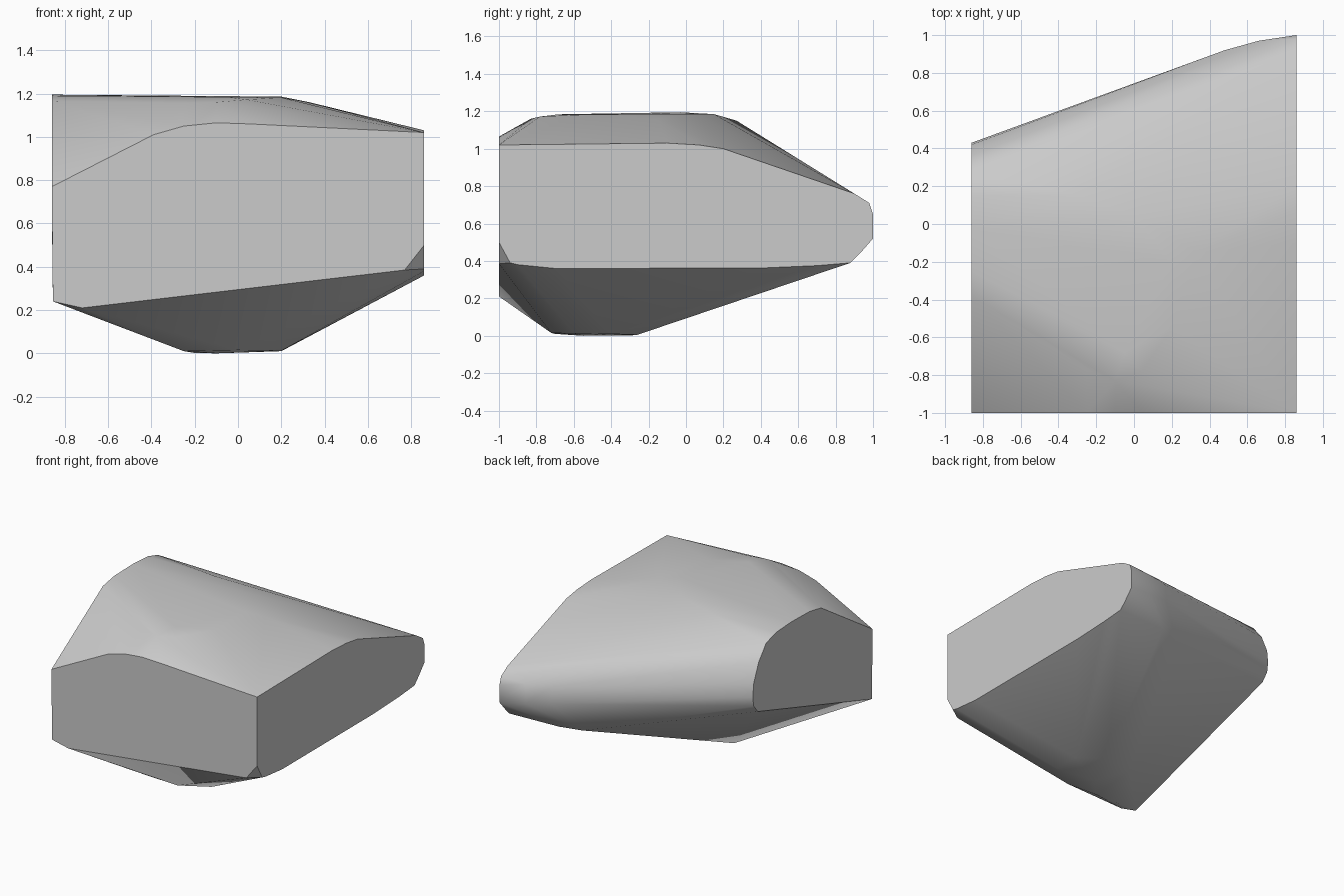
import bpy
import bmesh
import math

cube = bpy.data.objects.get("Cube")
if cube:
    bpy.data.objects.remove(cube, do_unlink=True)

# One plain stone colour
stone = bpy.data.materials.new("stone_grey")
stone.use_nodes = True
colour = (0.6, 0.6, 0.6, 1.0)
stone.diffuse_color = colour
bsdf = next(n for n in stone.node_tree.nodes if n.type == "BSDF_PRINCIPLED")
bsdf.inputs["Base Color"].default_value = colour
bsdf.inputs["Roughness"].default_value = 0.9

# Flat cut faces: front as (x, z), the two sides as (y, z)
front_cut = [(-.86, .77), (-.39, 1.01), (-.25, 1.05), (-.1, 1.065), (.05, 1.06),
             (.86, 1.02), (.86, .5), (.77, .385), (-.72, .21), (-.855, .24)]
left_cut = [(-.1, 1.03), (.07, 1.02), (.2, 1.0), (.9, .76), (.98, .71), (1, .65),
            (1, .52), (.93, .44), (.88, .39), (.7, .375), (.4, .362), (-.7, .36),
            (-.9, .38), (-.94, .39)]
right_cut = [(-.385, 1.165), (-.25, 1.19), (-.03, 1.195), (.15, 1.185), (.27, 1.15),
             (.36, 1.04), (.42, .9), (.43, .8), (.42, .73), (.37, .67)]

# Rounded crown, underside and back of the rock
crown = [(-.25, -.77, 1.155), (-.1, -.83, 1.16), (.04, -.78, 1.172), (-.05, -.68, 1.184),
         (.2, -.55, 1.182), (.2, -.2, 1.186), (.33, -.15, 1.16), (0, .05, 1.186),
         (-.3, .15, 1.185)]
underside = [(-.25, -.7, .01), (0, -.72, .015), (.2, -.6, .012), (.2, -.4, .01),
             (.02, -.26, .005), (-.2, -.29, .002), (-.1, -.55, 0)]
back = [(.48, .92, .58), (.48, .92, .71), (.66, .97, .55), (.66, .97, .7),
        (.3, .81, .385), (.46, .86, .39)]

points = [(x, -1, z) for x, z in front_cut]
points += [(.86, y, z) for y, z in left_cut]
points += [(-.86, y, z) for y, z in right_cut]
points += crown + underside + back

# Wrap the points in one closed convex skin
bm = bmesh.new()
for p in points:
    bm.verts.new(p)
bmesh.ops.convex_hull(bm, input=bm.verts[:])
loose = [v for v in bm.verts if not v.link_faces]
bmesh.ops.delete(bm, geom=loose, context="VERTS")
bmesh.ops.recalc_face_normals(bm, faces=bm.faces[:])

mesh = bpy.data.meshes.new("rock")
bm.to_mesh(mesh)
bm.free()
mesh.materials.append(stone)
rock = bpy.data.objects.new("rock", mesh)
bpy.context.collection.objects.link(rock)

# Smooth the worn surface, keep the flat cuts crisp
bpy.ops.object.select_all(action="DESELECT")
rock.select_set(True)
bpy.context.view_layer.objects.active = rock
bpy.ops.object.shade_smooth_by_angle(angle=math.radians(32))
